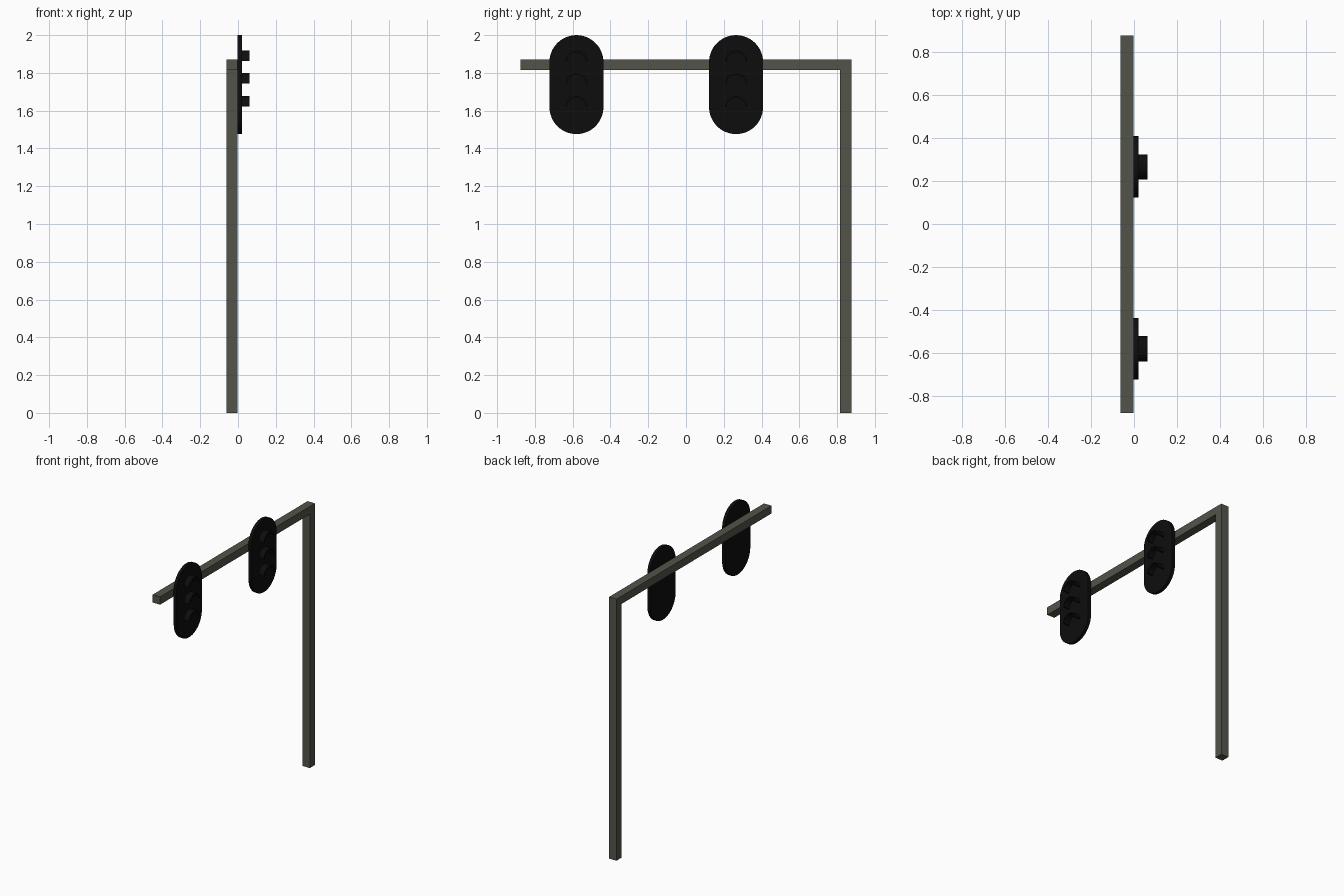
import bpy, bmesh
from math import pi, sin, cos

if "Cube" in bpy.data.objects:
    bpy.data.objects.remove(bpy.data.objects["Cube"])


def paint(name, rgb):
    m = bpy.data.materials.new(name)
    m.diffuse_color = (*rgb, 1)
    m.use_nodes = True
    m.node_tree.nodes["Principled BSDF"].inputs["Base Color"].default_value = m.diffuse_color
    return m


metal = paint("grey_green_metal", (0.085, 0.09, 0.07))
black = paint("black", (0.004, 0.004, 0.004))


def prism(name, outline, x0, x1, mat):
    """Extrude a (y, z) outline along x."""
    bm = bmesh.new()
    face = bm.faces.new([bm.verts.new((x0, y, z)) for y, z in outline])
    ext = bmesh.ops.extrude_face_region(bm, geom=[face])
    moved = [v for v in ext["geom"] if isinstance(v, bmesh.types.BMVert)]
    bmesh.ops.translate(bm, verts=moved, vec=(x1 - x0, 0, 0))
    bmesh.ops.recalc_face_normals(bm, faces=bm.faces)
    mesh = bpy.data.meshes.new(name)
    bm.to_mesh(mesh)
    bm.free()
    mesh.materials.append(mat)
    ob = bpy.data.objects.new(name, mesh)
    bpy.context.collection.objects.link(ob)
    return ob


def arc(cy, cz, ry, rz, a0, a1, n):
    return [(cy + ry * cos(a0 + (a1 - a0) * i / n),
             cz + rz * sin(a0 + (a1 - a0) * i / n)) for i in range(n + 1)]


# Upright post and overhead arm, one L-shaped bar
prism("post_and_arm", [(0.875, 0), (0.875, 1.872), (-0.877, 1.872), (-0.877, 1.816),
                       (0.816, 1.816), (0.816, 0)], -0.062, -0.003, metal)

R = 0.143
for side, cy in (("near", -0.58), ("far", 0.265)):
    # Rounded backing plate
    plate = (arc(cy, 2 - R, R, R, 0, pi, 24)
             + arc(cy, 1.476 + R, R, R, pi, 2 * pi, 24))
    parts = [prism(f"signal_plate_{side}", plate, -0.003, 0.02, black)]
    # Half-round hoods over the three lamps
    for lamp, cz in (("top", 1.862), ("middle", 1.743), ("bottom", 1.621)):
        hood = (arc(cy, cz, 0.059, 0.056, 0, pi, 16)
                + arc(cy, cz, 0.049, 0.046, pi, 0, 16))
        parts.append(prism(f"lamp_hood_{lamp}_{side}", hood, 0.02, 0.062, black))
    bpy.ops.object.select_all(action='DESELECT')
    for ob in parts:
        ob.select_set(True)
    bpy.context.view_layer.objects.active = parts[0]
    bpy.ops.object.shade_smooth_by_angle()
